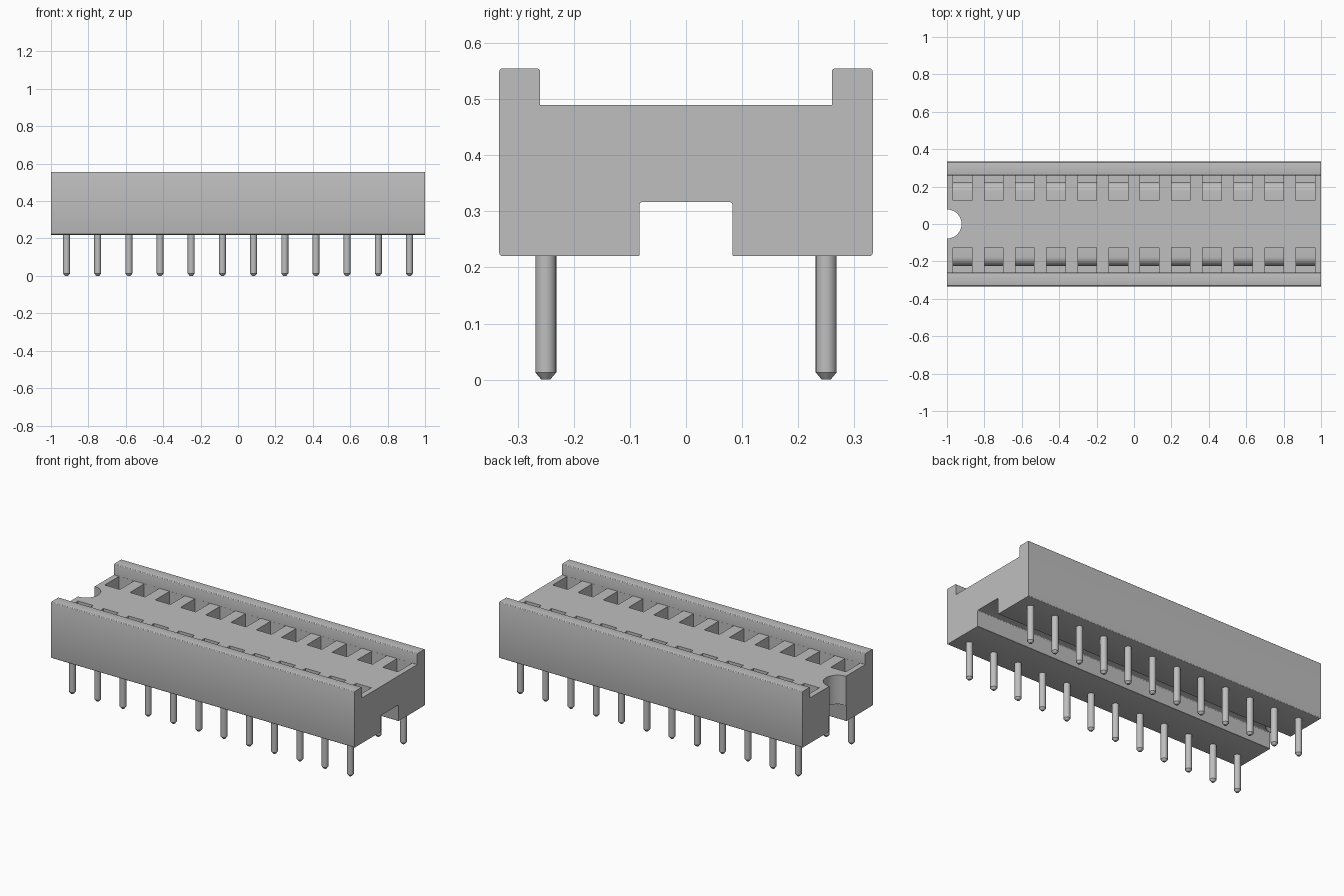
import bpy, bmesh, math
from mathutils import Vector

if "Cube" in bpy.data.objects:
    bpy.data.objects.remove(bpy.data.objects["Cube"])

PITCH = 1 / 6
COLUMNS = [(i - 5.5) * PITCH for i in range(12)]
ROW_Y = 0.25

grey = bpy.data.materials.new("plain grey")
grey.use_nodes = True
grey.diffuse_color = (0.52, 0.52, 0.52, 1)
grey.node_tree.nodes["Principled BSDF"].inputs["Base Color"].default_value = grey.diffuse_color


def make_object(name, bm):
    bmesh.ops.recalc_face_normals(bm, faces=bm.faces)
    mesh = bpy.data.meshes.new(name)
    bm.to_mesh(mesh)
    bm.free()
    mesh.materials.append(grey)
    obj = bpy.data.objects.new(name, mesh)
    bpy.context.collection.objects.link(obj)
    return obj


def smooth(obj, degrees):
    bpy.ops.object.select_all(action="DESELECT")
    obj.select_set(True)
    bpy.context.view_layer.objects.active = obj
    bpy.ops.object.shade_smooth_by_angle(angle=math.radians(degrees))


def extrude_x(bm, outline, x0, x1):
    """Sweep a closed (y, z) outline along x."""
    face = bm.faces.new([bm.verts.new((x0, y, z)) for y, z in outline])
    new = bmesh.ops.extrude_face_region(bm, geom=[face])["geom"]
    verts = [v for v in new if isinstance(v, bmesh.types.BMVert)]
    bmesh.ops.translate(bm, vec=(x1 - x0, 0, 0), verts=verts)


def round_corners(corners):
    """Replace each (y, z, radius) corner by a small arc."""
    points = []
    for i, (y, z, r) in enumerate(corners):
        p = Vector((y, z))
        if r == 0:
            points.append(p)
            continue
        a = (Vector(corners[i - 1][:2]) - p).normalized() * r
        b = (Vector(corners[(i + 1) % len(corners)][:2]) - p).normalized() * r
        for k in range(4):
            t = k / 3 * math.pi / 2
            points.append(p + a * (1 - math.sin(t)) + b * (1 - math.cos(t)))
    return points


# Housing: rimmed section with a channel underneath
R = 0.006
half = [(0.083, 0.317, R), (0.083, 0.22, R / 2), (0.333, 0.22, R),
        (0.333, 0.555, R), (0.26, 0.555, R), (0.26, 0.49, 0)]
section = half + [(-y, z, r) for y, z, r in reversed(half)]
bm = bmesh.new()
extrude_x(bm, round_corners(section), -1, 1)
housing = make_object("housing", bm)

# Contact pockets: level ledge that rolls down to a slot by the outer wall
ledge, drop = 0.4, 0.05
curve = [(0.175 + drop * math.sin(t), ledge - drop + drop * math.cos(t))
         for t in (k * math.pi / 16 for k in range(9))]
pocket = [(0.125, 0.52), (0.125, ledge)] + curve + [
    (0.225, 0.3), (0.2595, 0.3), (0.2595, 0.52)]
bm = bmesh.new()
for x in COLUMNS:
    for side in (1, -1):
        extrude_x(bm, [(side * y, z) for y, z in pocket], x - 0.05, x + 0.05)

# Half-round orientation notch in one end
notch = bmesh.ops.create_cone(bm, cap_ends=True, segments=48, radius1=0.078,
                              radius2=0.078, depth=1)["verts"]
bmesh.ops.translate(bm, vec=(-1, 0, 0.4), verts=notch)
cutter = make_object("pocket_cutter", bm)
cutter.hide_render = True

cut = housing.modifiers.new("pockets", "BOOLEAN")
cut.operation = "DIFFERENCE"
cut.solver = "EXACT"
cut.object = cutter
bpy.context.view_layer.objects.active = housing
bpy.ops.object.modifier_apply(modifier=cut.name)
bpy.data.objects.remove(cutter)
smooth(housing, 20)

# Pins: round legs with a blunt tapered tip
bm = bmesh.new()
for x in COLUMNS:
    for y in (ROW_Y, -ROW_Y):
        for r1, r2, z0, z1 in ((0.008, 0.0187, 0, 0.013), (0.0187, 0.0187, 0.013, 0.23)):
            part = bmesh.ops.create_cone(bm, cap_ends=True, segments=24, radius1=r1,
                                         radius2=r2, depth=z1 - z0)["verts"]
            bmesh.ops.translate(bm, vec=(x, y, (z0 + z1) / 2), verts=part)
pins = make_object("pins", bm)
smooth(pins, 25)
